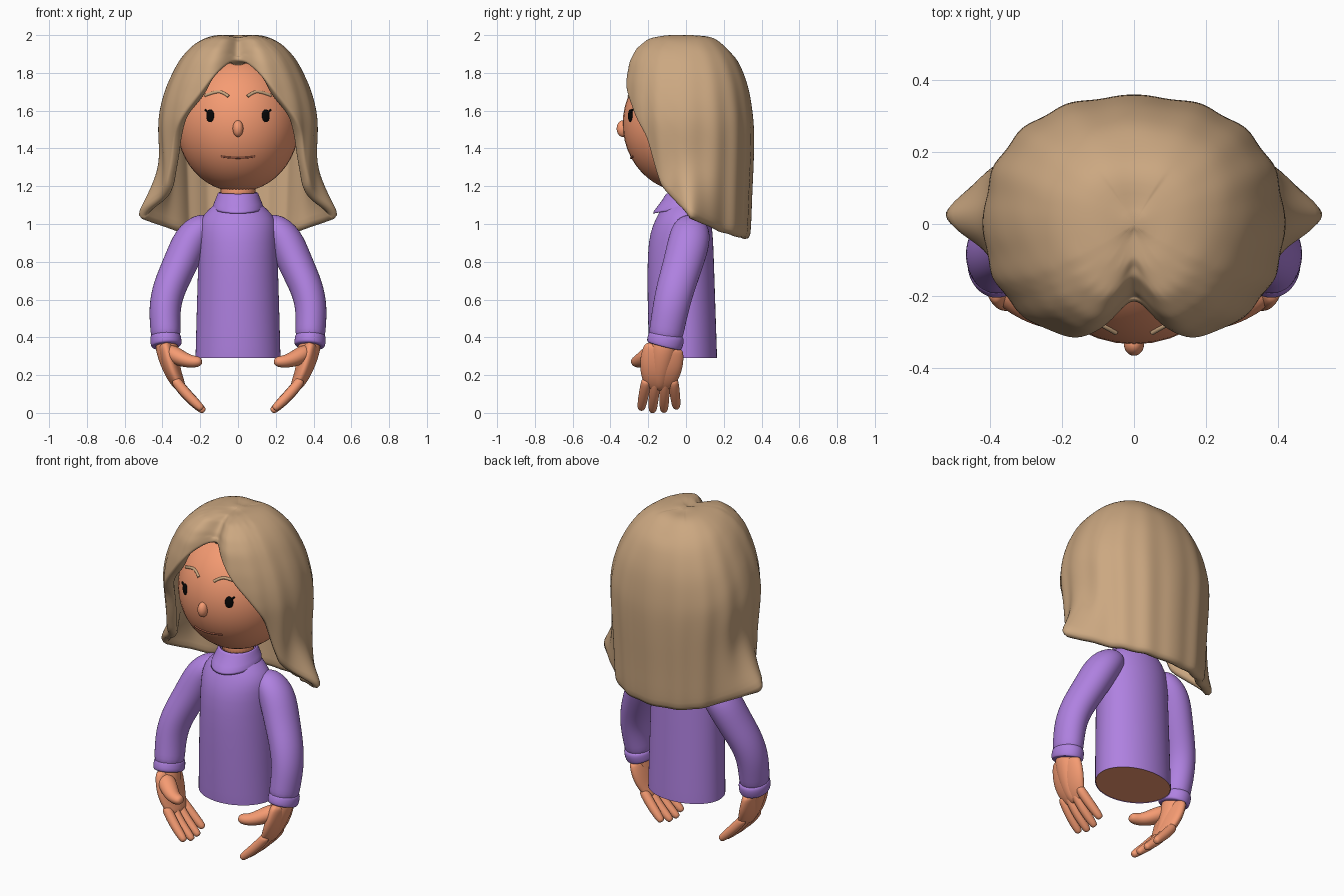
import bpy, bmesh, math
from mathutils import Vector

if "Cube" in bpy.data.objects:
    bpy.data.objects.remove(bpy.data.objects["Cube"])

def material(name, rgb):
    m = bpy.data.materials.new(name)
    m.diffuse_color = (*rgb, 1)
    m.use_nodes = True
    m.node_tree.nodes["Principled BSDF"].inputs["Base Color"].default_value = m.diffuse_color
    return m

SKIN = material("skin", (0.92, 0.33, 0.17))
PURPLE = material("purple", (0.43, 0.22, 0.75))
HAIR = material("blonde", (0.60, 0.39, 0.22))
BLACK = material("black", (0.002, 0.002, 0.002))
LIP = material("lip", (0.40, 0.12, 0.07))

def lerp(table, t, col=1):
    """Linear lookup in a table whose first column rises."""
    for p, q in zip(table, table[1:]):
        if t <= q[0]:
            f = max(0, (t - p[0]) / (q[0] - p[0]))
            return p[col] + (q[col] - p[col]) * f
    return table[-1][col]

def loft(name, rings, mat, caps=True, levels=1, mirror=False, thickness=0):
    """Skin a list of closed rings; a one-point ring becomes a fan."""
    bm = bmesh.new()
    rows = [[bm.verts.new(p) for p in r] for r in rings]
    for a, b in zip(rows, rows[1:]):
        n = len(b)
        for i in range(n):
            j = (i + 1) % n
            if len(a) == 1:
                bm.faces.new((a[0], b[i], b[j]))
            else:
                bm.faces.new((a[i], b[i], b[j], a[j]))
    if caps:
        bm.faces.new(rows[0])
        bm.faces.new(rows[-1])
    bmesh.ops.recalc_face_normals(bm, faces=bm.faces[:])
    bm.normal_update()
    if thickness and max(bm.verts, key=lambda v: v.co.z).normal.z < 0:
        bmesh.ops.reverse_faces(bm, faces=bm.faces[:])
    for f in bm.faces:
        f.smooth = levels > 0
    me = bpy.data.meshes.new(name)
    bm.to_mesh(me)
    bm.free()
    ob = bpy.data.objects.new(name, me)
    bpy.context.collection.objects.link(ob)
    me.materials.append(mat)
    if thickness:
        s = ob.modifiers.new("thickness", "SOLIDIFY")
        s.thickness, s.offset = thickness, -1
    if levels:
        s = ob.modifiers.new("smooth", "SUBSURF")
        s.levels = s.render_levels = levels
    if mirror:
        ob.modifiers.new("mirror", "MIRROR").use_mirror_merge = False
    return ob

def oval(z, a, yf, yb, n=32):
    """Horizontal ring with separate front and back depth."""
    out = []
    for i in range(n):
        t = 2 * math.pi * i / n
        c = math.cos(t)
        out.append((a * math.sin(t), -c * (-yf if c > 0 else yb), z))
    return out

def tube(name, pts, mat, wide=1.0, n=14):
    """Mirrored limb along points (x, y, z, radius), stretched along y by wide."""
    rings = []
    P = [Vector(p[:3]) for p in pts]
    for i, p in enumerate(pts):
        d = (P[min(i + 1, len(P) - 1)] - P[max(i - 1, 0)]).normalized()
        u = d.cross(Vector((0, 1, 0))).normalized()
        v = u.cross(d)
        r = p[3] * 1.03
        rings.append([P[i] + u * r * math.cos(k * 2 * math.pi / n)
                      + v * r * wide * math.sin(k * 2 * math.pi / n) for k in range(n)])
    return loft(name, rings, mat, levels=2, mirror=True)

def ball(name, loc, size, mat):
    bpy.ops.mesh.primitive_uv_sphere_add(segments=40, ring_count=24, radius=1, location=loc)
    ob = bpy.context.object
    ob.name, ob.scale = name, size
    ob.data.materials.append(mat)
    bpy.ops.object.shade_smooth()
    return ob

def line(name, pts, r, mat):
    cu = bpy.data.curves.new(name, "CURVE")
    cu.dimensions, cu.bevel_depth, cu.bevel_resolution = "3D", r, 3
    cu.use_fill_caps = True
    sp = cu.splines.new("NURBS")
    sp.points.add(len(pts) - 1)
    for q, p in zip(sp.points, pts):
        q.co = (*p, 1)
    sp.use_endpoint_u, sp.order_u = True, 3
    cu.materials.append(mat)
    bpy.context.collection.objects.link(bpy.data.objects.new(name, cu))

# head and neck
HC, HR = (0, 0, 1.53), (0.325, 0.335, 0.36)
ball("head", HC, HR, SKIN)
loft("neck", [oval(z, 0.1, -0.1, 0.1) for z in (1.08, 1.27)], SKIN)

def face(x, z, out=0.0):
    k = 1 - (x / HR[0]) ** 2 - ((z - HC[2]) / HR[2]) ** 2
    return (x, -HR[1] * math.sqrt(max(k, 0)) - out, z)

# facial features
ball("nose", (0, -0.335, 1.505), (0.028, 0.032, 0.044), SKIN)
line("mouth", [face(x / 100, 1.35 + x * x * 0.00009, 0.001) for x in range(-9, 10, 2)], 0.005, LIP)
for s in (-1, 1):
    eye = ball("eye", face(s * 0.147, 1.572, -0.002), (0.023, 0.009, 0.035), BLACK)
    eye.rotation_euler.z = s * 0.45
    line("lash", [face(s * 0.15, 1.59, 0.003), face(s * 0.165, 1.593, 0.006),
                  face(s * 0.174, 1.607, 0.01)], 0.005, BLACK)
    line("eyebrow", [face(s * x, z, 0.0) for x, z in
                     ((0.05, 1.675), (0.085, 1.703), (0.13, 1.697), (0.175, 1.68))], 0.008, HAIR)

# hair shell: level table (index, z, half width, front depth, back depth)
levels = [(0, 2.01, 0, 0, 0), (1, 2.007, .09, .12, .09), (2, 1.985, .185, .215, .165),
          (3, 1.93, .26, .285, .225), (4, 1.86, .315, .325, .28), (5, 1.75, .37, .345, .323),
          (6, 1.65, .403, .35, .343), (7, 1.55, .42, .345, .355), (8, 1.45, .418, .325, .359),
          (9, 1.3, .405, .305, .354), (10, 1.2, .40, .30, .349), (11, 1.1, .395, .29, .345),
          (12, 1.0, .39, .28, .342), (13, .915, .377, .27, .335)]
# lower edge of the hair by angle from the front
edge = [(0, 1.865), (8, 1.85), (16, 1.80), (24, 1.72), (34, 1.63), (44, 1.54), (53, 1.45),
        (58, 1.31), (66, 1.2), (82, 1.10), (92, 1.05), (105, 1.0), (124, .95), (150, .925), (180, .915)]
by_z = [(-l[1], l[0]) for l in levels]
COLS, ROWS = 120, 20
rings = [[(0, 0, 2.0)]]
for r in range(1, ROWS + 1):
    ring = []
    for c in range(COLS):
        ang = 360 * c / COLS
        phi = min(ang, 360 - ang)
        u = lerp(by_z, -lerp(edge, phi)) * r / ROWS
        z, a, f, b = (lerp(levels, u, k) for k in (1, 2, 3, 4))
        t = math.radians(ang)
        sn, cs = math.sin(t), math.cos(t)
        x = a * math.copysign(abs(sn) ** 0.87, sn)
        y = -(f if cs > 0 else b) * math.copysign(abs(cs) ** 0.87, cs)
        # front parting, strand waves and flicked-out side tips
        low = min(1, max(0, (1.9 - z) / 0.5))
        k = 1 - 0.33 * math.exp(-(phi / 13) ** 2) * min(1, r / 8)
        k += (0.004 + 0.008 * low) * math.cos(math.radians(phi * 16)) * min(1, r / 8)
        tip = min(1, max(0, (1.36 - z) / 0.32))
        flick = 0.15 * math.exp(-(abs(phi - 93) / 16) ** 1.7) * tip ** 1.4
        z -= 0.02 * math.exp(-(x / 0.06) ** 2) * (1 if y < 0.1 else 0.4) * (1 if z > 1.9 else 0)
        ring.append((x * k + math.copysign(flick, sn), y * k, z))
    rings.append(ring)
loft("hair", rings, HAIR, caps=False, thickness=0.055)

# sweater body, with skin showing underneath
body = [(.29, .226, -.195, .165), (.31, .226, -.197, .165), (.6, .218, -.205, .155),
        (.85, .21, -.206, .147), (.96, .21, -.19, .142), (1.03, .20, -.16, .13),
        (1.085, .15, -.13, .115), (1.12, .10, -.10, .10)]
loft("sweater_body", [oval(*p) for p in body], PURPLE, caps=False)
loft("waist", [oval(z, .222, -.192, .162) for z in (.293, .33)], SKIN, levels=0)

# folded collar, dipping at the front
def collar_ring(r, zb, zf, yf, yb):
    out = []
    for x, y, _ in oval(0, r, yf, yb):
        out.append((x, y, zb + (zf - zb) * (yb - y) / (yb - yf)))
    return out
loft("collar", [collar_ring(.095, 1.16, 1.15, -.095, .095), collar_ring(.105, 1.18, 1.17, -.105, .105),
                collar_ring(.112, 1.16, 1.13, -.12, .11), collar_ring(.14, 1.11, 1.055, -.185, .125),
                collar_ring(.132, 1.10, 1.05, -.172, .12), collar_ring(.10, 1.12, 1.09, -.11, .10)],
     PURPLE, caps=False)

# arms and cuffs
tube("sleeve", [(.13, .02, 1.0, .05), (.185, .025, .985, .083), (.25, .02, .92, .098),
                (.305, -.015, .79, .092), (.365, -.055, .665, .088), (.389, -.08, .56, .084),
                (.385, -.1, .45, .08), (.38, -.115, .37, .078)], PURPLE, 1.15)
tube("cuff", [(.384, -.10, .415, .07), (.384, -.10, .41, .081), (.382, -.11, .38, .083),
              (.378, -.117, .357, .081), (.378, -.118, .352, .07)], PURPLE, 1.17)

# hands
tube("wrist", [(.38, -.115, .39, .05), (.38, -.117, .36, .062), (.365, -.128, .28, .054),
               (.34, -.137, .20, .043), (.31, -.139, .145, .034), (.298, -.139, .13, .02)], SKIN, 1.2)
tube("palm", [(.385, -.115, .36, .035), (.38, -.12, .34, .042), (.36, -.13, .26, .045),
              (.335, -.138, .19, .039), (.305, -.139, .14, .030), (.295, -.139, .128, .020)], SKIN, 2.6)
for y0, y1, drop in ((-.212, -.238, .015), (-.163, -.178, -.005), (-.113, -.117, -.002), (-.066, -.05, .025)):
    f = 1 - drop * 4
    tip = (.325 - .145 * f, y1, .165 - .156 * f)
    mid = (.265, (y0 + y1) / 2, .085 + drop / 3)
    near = [m + (t - m) * .85 for m, t in zip(mid, tip)]
    tube("finger", [(.335, y0, .18, .022), (.32, y0, .155, .028), (*mid, .027),
                    (*near, .023), (*tip, .013)], SKIN)
tube("thumb", [(.375, -.16, .33, .03), (.35, -.18, .315, .047), (.30, -.22, .286, .043),
               (.25, -.252, .271, .033), (.21, -.262, .271, .029), (.19, -.264, .274, .016)], SKIN, 1.15)
